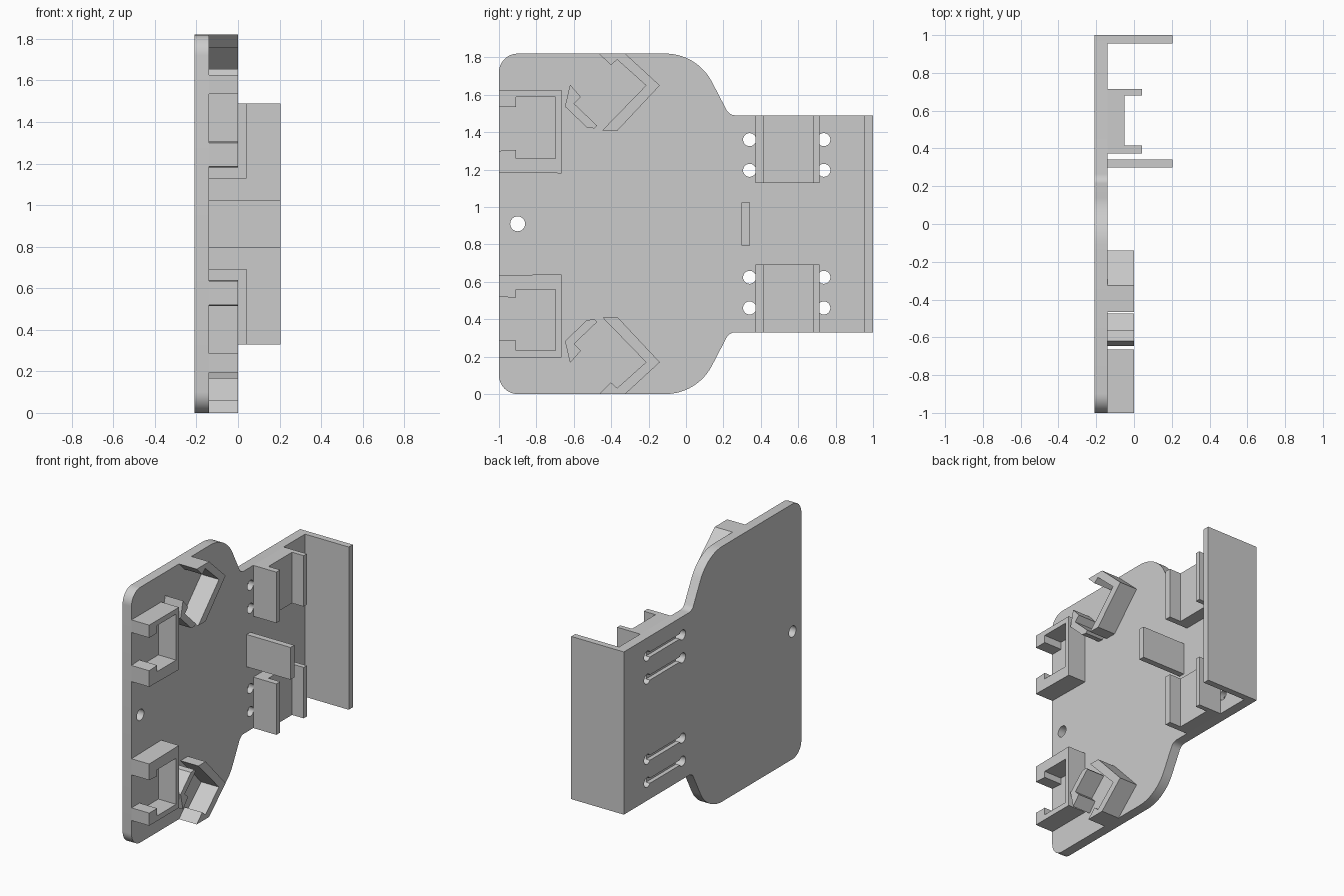
import bpy
import bmesh
from math import sin, cos, radians, pi

cube = bpy.data.objects.get("Cube")
if cube:
    bpy.data.objects.remove(cube, do_unlink=True)

HEIGHT = 1.82
BACK, FACE, RIM = -0.21, -0.14, 0.0     # plate back, plate face, clip tops

grey = bpy.data.materials.new("light grey plastic")
grey.use_nodes = True
colour = (0.6, 0.6, 0.6, 1)
grey.diffuse_color = colour
grey.node_tree.nodes["Principled BSDF"].inputs["Base Color"].default_value = colour


def prism(name, outline, x0, x1):
    """Extrude a (y, z) outline along x."""
    bm = bmesh.new()
    face = bm.faces.new([bm.verts.new((x0, y, z)) for y, z in outline])
    grown = bmesh.ops.extrude_face_region(bm, geom=[face])["geom"]
    for v in grown:
        if isinstance(v, bmesh.types.BMVert):
            v.co.x = x1
    bmesh.ops.recalc_face_normals(bm, faces=bm.faces)
    mesh = bpy.data.meshes.new(name)
    bm.to_mesh(mesh)
    bm.free()
    mesh.materials.append(grey)
    obj = bpy.data.objects.new(name, mesh)
    bpy.context.collection.objects.link(obj)
    return obj


def arc(cy, cz, r, a0, a1, steps=10):
    angles = [radians(a0 + (a1 - a0) * i / steps) for i in range(steps + 1)]
    return [(cy + r * cos(a), cz + r * sin(a)) for a in angles]


def rect(y0, y1, z0, z1):
    return [(y0, z0), (y1, z0), (y1, z1), (y0, z1)]


def mirrored(outline):
    return [(y, HEIGHT - z) for y, z in reversed(outline)]


def pair(name, outline, x0, x1):
    prism("upper_" + name, outline, x0, x1)
    prism("lower_" + name, mirrored(outline), x0, x1)


def cut(target, outline, x0, x1):
    cutter = prism("cutter", outline, x0, x1)
    cutter.hide_render = True
    mod = target.modifiers.new("cut", "BOOLEAN")
    mod.operation = "DIFFERENCE"
    mod.solver = "EXACT"
    mod.object = cutter
    bpy.context.view_layer.objects.active = target
    bpy.ops.object.modifier_apply(modifier=mod.name)
    bpy.data.objects.remove(cutter, do_unlink=True)


# Base plate: rounded wide end, shoulders sweeping in to the narrow end
upper_edge = (arc(-0.9, HEIGHT - 0.1, 0.1, 180, 90)
              + arc(-0.11, HEIGHT - 0.28, 0.28, 90, 28, 14)
              + arc(0.265, 1.545, 0.055, 208, 270, 6)
              + [(1, 1.49)])
plate = prism("base_plate", upper_edge + mirrored(upper_edge), BACK, FACE)

# Screw hole, strap holes and the strap grooves on the back
cut(plate, arc(-0.9, 0.91, 0.04, 0, 345, 23), BACK - 0.1, FACE + 0.1)
for z in (0.46, 0.624, 1.196, 1.36):
    for y in (0.34, 0.737):
        cut(plate, arc(y, z, 0.035, 0, 345, 23), BACK - 0.1, FACE + 0.1)
    cut(plate, rect(0.34, 0.737, z - 0.018, z + 0.018), BACK - 0.1, BACK + 0.03)
bpy.ops.object.select_all(action="DESELECT")
plate.select_set(True)
bpy.context.view_layer.objects.active = plate
bpy.ops.object.shade_smooth_by_angle(angle=pi / 6)

# End wall and centre tab
prism("end_wall", rect(0.955, 1, 0.33, 1.49), FACE, 0.205)
prism("centre_tab", rect(0.298, 0.341, 0.795, 1.025), FACE, 0.205)

# Motor cradles: raised pad with a rail along each side
pair("cradle_pad", rect(0.372, 0.715, 1.127, 1.49), FACE, -0.05)
pair("cradle_front_rail", rect(0.372, 0.415, 1.127, 1.49), -0.05, 0.042)
pair("cradle_rear_rail", rect(0.68, 0.715, 1.127, 1.49), -0.05, 0.042)

# C-shaped sensor brackets at the front edge
pair("sensor_bracket", [
    (-1, 1.625), (-0.665, 1.625), (-0.665, 1.18), (-1, 1.185),
    (-1, 1.3), (-0.91, 1.305), (-0.91, 1.26), (-0.697, 1.26),
    (-0.697, 1.588), (-0.91, 1.588), (-0.91, 1.535), (-1, 1.535)], FACE, RIM)

# Angled clips: a large hooked chevron facing a small notched stop
pair("chevron_clip", [
    (-0.325, HEIGHT), (-0.14, 1.65), (-0.365, 1.41), (-0.447, 1.41),
    (-0.214, 1.65), (-0.368, 1.788), (-0.402, 1.758), (-0.465, HEIGHT)], FACE, RIM)
pair("notched_stop", [
    (-0.62, 1.654), (-0.562, 1.588), (-0.598, 1.552), (-0.475, 1.435),
    (-0.49, 1.42), (-0.53, 1.425), (-0.647, 1.537)], FACE, RIM)
